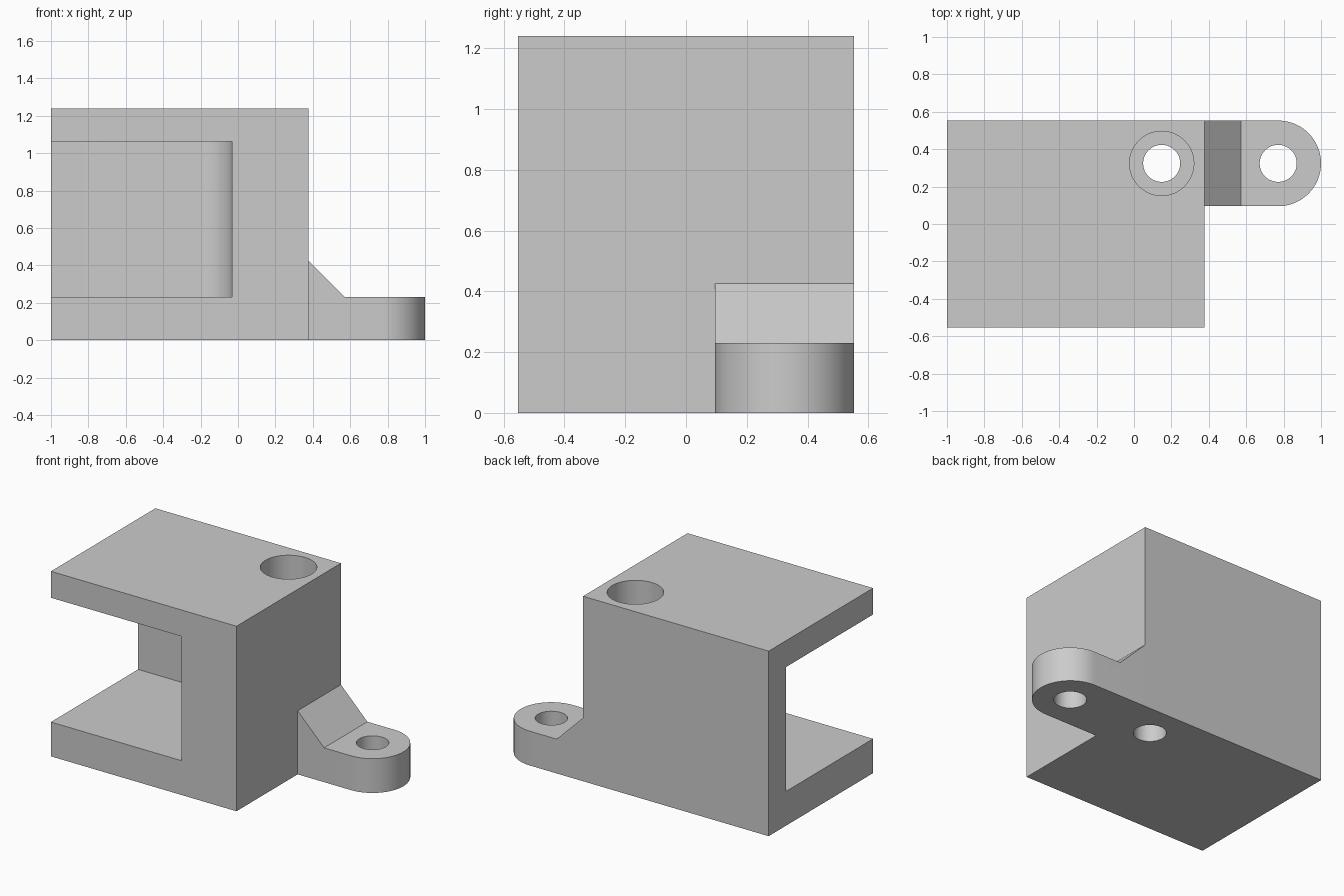
import bpy
import bmesh
from math import cos, sin, pi, radians
from mathutils import Vector

if "Cube" in bpy.data.objects:
    bpy.data.objects.remove(bpy.data.objects["Cube"], do_unlink=True)

# Main dimensions
LEFT, RIGHT = -1.0, 0.376
FRONT, BACK = -0.553, 0.553
HEIGHT, SLAB = 1.24, 0.23
FOOT_R = 0.229
SCREW_Y = BACK - FOOT_R
BORE_X, FOOT_X = 0.148, 1.0 - FOOT_R
HOLE_R, HEAD_R = 0.099, 0.172

grey = bpy.data.materials.new("plain grey")
grey.use_nodes = True
colour = (0.6, 0.6, 0.6, 1)
grey.diffuse_color = colour
grey.node_tree.nodes["Principled BSDF"].inputs["Base Color"].default_value = colour


def prism(name, outline, offset):
    """Extrude a closed outline of 3D points by an offset."""
    bm = bmesh.new()
    face = bm.faces.new([bm.verts.new(p) for p in outline])
    extruded = bmesh.ops.extrude_face_region(bm, geom=[face], use_keep_orig=True)
    verts = [g for g in extruded["geom"] if isinstance(g, bmesh.types.BMVert)]
    bmesh.ops.translate(bm, verts=verts, vec=Vector(offset))
    bmesh.ops.recalc_face_normals(bm, faces=bm.faces)
    mesh = bpy.data.meshes.new(name)
    bm.to_mesh(mesh)
    bm.free()
    mesh.materials.append(grey)
    obj = bpy.data.objects.new(name, mesh)
    bpy.context.collection.objects.link(obj)
    return obj


def arc(x, y, r, start, end, z, steps):
    angles = [radians(start + (end - start) * i / steps) for i in range(steps + 1)]
    return [(x + r * cos(a), y + r * sin(a), z) for a in angles]


def cylinder(name, x, r, bottom, top):
    return prism(name, arc(x, SCREW_Y, r, 0, 360, bottom, 64)[:-1], (0, 0, top - bottom))


def combine(obj, cutter, operation="DIFFERENCE"):
    """Apply a boolean and discard the cutter."""
    cutter.hide_render = True
    mod = obj.modifiers.new("cut", "BOOLEAN")
    mod.operation, mod.object, mod.solver = operation, cutter, "EXACT"
    bpy.ops.object.select_all(action="DESELECT")
    bpy.context.view_layer.objects.active = obj
    obj.select_set(True)
    bpy.ops.object.modifier_apply(modifier=mod.name)
    bpy.data.objects.remove(cutter, do_unlink=True)


def finish(obj):
    bpy.ops.object.select_all(action="DESELECT")
    bpy.context.view_layer.objects.active = obj
    obj.select_set(True)
    bpy.ops.object.shade_smooth_by_angle(angle=radians(30))


# Block body
body = prism("block_body", [(LEFT, FRONT, 0), (RIGHT, FRONT, 0),
                            (RIGHT, BACK, 0), (LEFT, BACK, 0)], (0, 0, HEIGHT))

# Pocket open to the front and left, with a rounded inner corner
POCKET_X, POCKET_Y, FILLET = -0.033, 0.37, 0.17
pocket = [(LEFT - 0.1, FRONT - 0.1, SLAB), (POCKET_X, FRONT - 0.1, SLAB)]
pocket += arc(POCKET_X - FILLET, POCKET_Y - FILLET, FILLET, 0, 90, SLAB, 16)
pocket.append((LEFT - 0.1, POCKET_Y, SLAB))
combine(body, prism("pocket_cutter", pocket, (0, 0, 1.063 - SLAB)))

# Screw hole with a deep counterbore from the top
combine(body, cylinder("counterbore_cutter", BORE_X, HEAD_R, SLAB, HEIGHT + 0.1))
combine(body, cylinder("body_hole_cutter", BORE_X, HOLE_R, -0.1, SLAB + 0.1))
finish(body)

# Mounting foot: rounded plan trimmed to a side profile with a sloped gusset
plan = [(RIGHT, SCREW_Y - FOOT_R, 0)]
plan += arc(FOOT_X, SCREW_Y, FOOT_R, -90, 90, 0, 32)
plan.append((RIGHT, BACK, 0))
foot = prism("mounting_foot", plan, (0, 0, 0.6))
side = [(0.2, 0, -0.1), (1.1, 0, -0.1), (1.1, 0, SLAB), (0.572, 0, SLAB),
        (RIGHT, 0, 0.426), (0.2, 0, 0.602)]
combine(foot, prism("profile_cutter", side, (0, 0.7, 0)), "INTERSECT")
combine(foot, cylinder("foot_hole_cutter", FOOT_X, HOLE_R, -0.1, SLAB + 0.1))
finish(foot)
